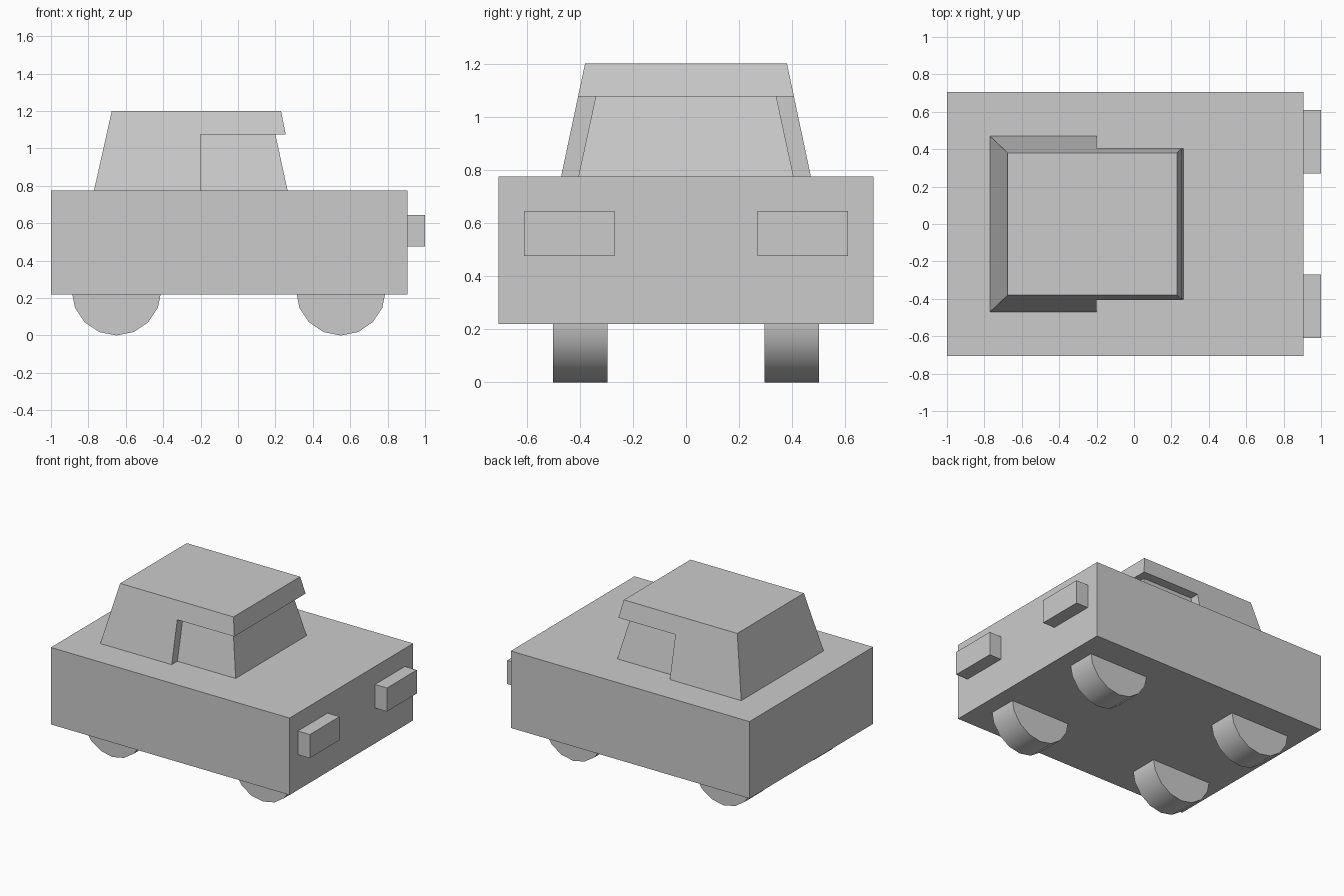
import bpy, bmesh, math

if "Cube" in bpy.data.objects:
    bpy.data.objects.remove(bpy.data.objects["Cube"])


def prism(name, profile, half_width, y=0.0):
    """Side profile (x, z) spanned across y; half_width may depend on z."""
    bm = bmesh.new()
    sides = [[bm.verts.new((px, y + s * half_width(pz), pz)) for px, pz in profile]
             for s in (-1, 1)]
    n = len(profile)
    for side in sides:
        bm.faces.new(side)
    for i in range(n):
        j = (i + 1) % n
        bm.faces.new((sides[0][i], sides[0][j], sides[1][j], sides[1][i]))
    bmesh.ops.recalc_face_normals(bm, faces=bm.faces)
    mesh = bpy.data.meshes.new(name)
    bm.to_mesh(mesh)
    bm.free()
    ob = bpy.data.objects.new(name, mesh)
    bpy.context.collection.objects.link(ob)
    return ob


def box_profile(x0, x1, z0, z1):
    return [(x0, z0), (x1, z0), (x1, z1), (x0, z1)]


BODY_TOP, ROOF = 0.775, 1.2

# Main body block
prism("body", box_profile(-1.0, 0.905, 0.22, BODY_TOP), lambda z: 0.705)

# Cab shell: rear block with roof overhanging towards the front, tapering upward
prism("cab_shell",
      [(-0.77, BODY_TOP), (-0.2, BODY_TOP), (-0.2, 1.075),
       (0.255, 1.075), (0.23, ROOF), (-0.675, ROOF)],
      lambda z: 0.47 - (z - BODY_TOP) * 0.09 / 0.425)

# Recessed windscreen and side windows
prism("cab_windows",
      [(-0.2, BODY_TOP), (0.265, BODY_TOP), (0.2, 1.075), (-0.2, 1.075)],
      lambda z: 0.405 - (z - BODY_TOP) * 0.065 / 0.3)

for side, sy in (("right", -1), ("left", 1)):
    # Headlights
    prism(f"headlight_{side}", box_profile(0.905, 1.0, 0.475, 0.645),
          lambda z: 0.17, sy * 0.44)
    # Wheels, half sunk into the body
    for end, cx in (("rear", -0.65), ("front", 0.55)):
        r = 0.24
        ring = [(cx + r * math.sin(k * math.pi / 8), r - r * math.cos(k * math.pi / 8))
                for k in range(16)]
        wheel = prism(f"wheel_{end}_{side}", ring, lambda z: 0.103, sy * 0.398)
        bpy.ops.object.select_all(action='DESELECT')
        wheel.select_set(True)
        bpy.context.view_layer.objects.active = wheel
        bpy.ops.object.shade_smooth_by_angle(angle=math.radians(40))
